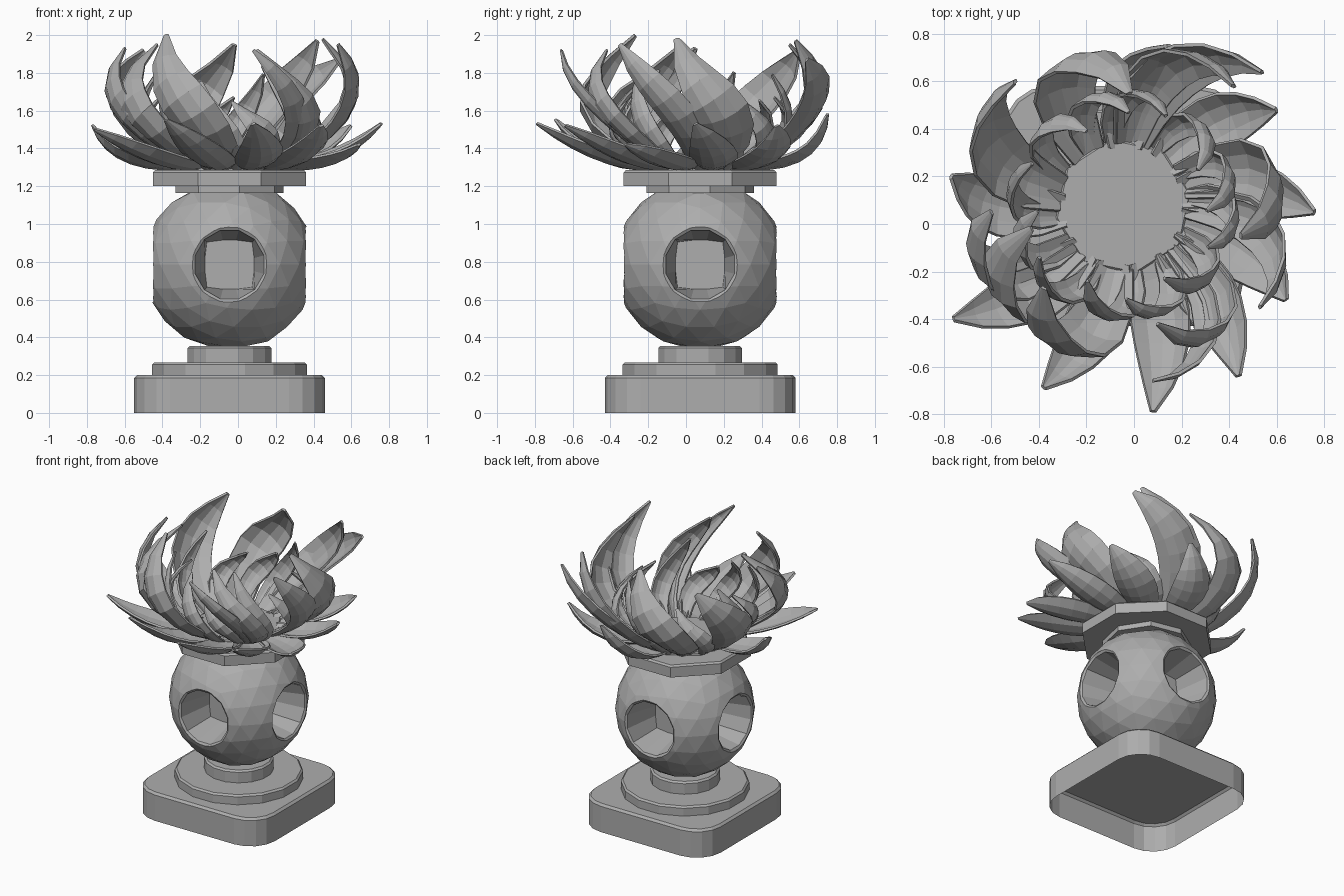
import bpy, bmesh, math, random
from mathutils import Vector, Matrix

random.seed(4)
if "Cube" in bpy.data.objects:
    bpy.data.objects.remove(bpy.data.objects["Cube"], do_unlink=True)

CX, CY = -0.045, 0.075   # pedestal axis

stone = bpy.data.materials.new("grey_stone")
stone.use_nodes = True
GREY = (0.42, 0.42, 0.42, 1)
stone.diffuse_color = GREY
stone.node_tree.nodes["Principled BSDF"].inputs["Base Color"].default_value = GREY


def add_object(name, bm, at=(0, 0, 0)):
    bmesh.ops.recalc_face_normals(bm, faces=bm.faces)
    mesh = bpy.data.meshes.new(name)
    bm.to_mesh(mesh)
    bm.free()
    mesh.materials.append(stone)
    ob = bpy.data.objects.new(name, mesh)
    ob.location = at
    bpy.context.collection.objects.link(ob)
    return ob


def loft(bm, rings, cap_start=True):
    """Join equal rings of points with quads and close the far end."""
    loops = [[bm.verts.new(p) for p in ring] for ring in rings]
    n = len(loops[0])
    for a, b in zip(loops, loops[1:]):
        for i in range(n):
            j = (i + 1) % n
            bm.faces.new((a[i], a[j], b[j], b[i]))
    if cap_start:
        bm.faces.new(loops[0])
    bm.faces.new(loops[-1])


def disc(name, radius, z0, z1, sides, turn, edge=0.012):
    """Flat prism with a small chamfer on its top edge."""
    def ring(r, z):
        return [(r * math.cos(turn + math.tau * i / sides),
                 r * math.sin(turn + math.tau * i / sides), z) for i in range(sides)]
    bm = bmesh.new()
    loft(bm, [ring(radius, z0), ring(radius, z1 - edge), ring(radius - edge, z1)])
    add_object(name, bm, (CX, CY, 0))


# Square plinth with rounded corners, open underneath
def rounded_square(half, radius, z, steps=4):
    ring = []
    for q in range(4):
        mid = math.radians(45 + 90 * q)
        c = (half - radius) * math.sqrt(2)
        for s in range(steps + 1):
            a = math.radians(90 * q + 90 * s / steps)
            ring.append((c * math.cos(mid) + radius * math.cos(a),
                         c * math.sin(mid) + radius * math.sin(a), z))
    return ring


bm = bmesh.new()
loft(bm, [rounded_square(0.505, 0.19, 0), rounded_square(0.505, 0.19, 0.185),
          rounded_square(0.49, 0.175, 0.2)], cap_start=False)
add_object("plinth", bm, (CX, CY, 0))

# Stacked discs
disc("lower_step", 0.418, 0.2, 0.268, 16, math.pi / 16)
disc("lower_collar", 0.226, 0.26, 0.355, 16, math.pi / 16)
disc("upper_collar", 0.29, 1.165, 1.205, 8, 0.18, 0.004)
disc("octagon_slab", 0.438, 1.2, 1.285, 8, math.pi / 8)
disc("flower_bed", 0.29, 1.28, 1.31, 8, 0.18, 0.008)

# Faceted globe, trimmed flat at top and bottom
bm = bmesh.new()
bmesh.ops.create_icosphere(bm, subdivisions=3, radius=0.455)
for v in bm.verts:
    v.co.z = max(-0.43, min(0.387, v.co.z))
globe = add_object("globe", bm, (CX, CY, 0.785))


# Four deep tapered sockets: round mouth, squarish back
def socket_ring(radius, depth, square, turn, sides=12):
    ring = []
    for i in range(sides):
        a = math.tau * (i + 0.5) / sides
        c, s = math.cos(a), math.sin(a)
        k = radius * (min(1 / max(abs(c), abs(s)), 1.3) if square else 1)
        ring.append(Matrix.Rotation(turn, 3, "Z") @ Vector((depth, k * c, k * s)))
    return ring


bm = bmesh.new()
for q in range(4):
    t = q * math.pi / 2
    loft(bm, [socket_ring(0.205, 0.55, False, t), socket_ring(0.205, 0.405, False, t),
              socket_ring(0.188, 0.395, False, t), socket_ring(0.13, 0.15, True, t)])
cutter = add_object("socket_cutter", bm, globe.location)
cutter.hide_render = True
cut = globe.modifiers.new("sockets", "BOOLEAN")
cut.operation, cut.solver, cut.object = "DIFFERENCE", "EXACT", cutter
bpy.context.view_layer.objects.active = globe
bpy.ops.object.modifier_apply(modifier=cut.name)
bpy.data.objects.remove(cutter, do_unlink=True)


# Petal: cupped leaf swept along a swirling arc from the bed to its tip
def bezier(a, b, c, t):
    return (1 - t) ** 2 * a + 2 * t * (1 - t) * b + t * t * c


def petal(name, tip, half_width, swirl, bulge, lift, start, rows=8, cols=5):
    """bulge is the distance from the axis halfway along the petal."""
    dx, dy = tip[0] - CX, tip[1] - CY
    tip_r, tip_a = math.hypot(dx, dy), math.atan2(dy, dx)
    belly = 2 * bulge - 0.5 * (start + tip_r)

    def path(t):
        r = bezier(start, belly, tip_r, t)
        a = tip_a + swirl * (1 - t ** 1.4)
        return Vector((CX + r * math.cos(a), CY + r * math.sin(a),
                       bezier(1.29, lift, tip[2], t)))

    bm = bmesh.new()
    grid = []
    for i in range(rows):
        t = i / (rows - 1)
        p = path(t)
        along = (path(min(t + 0.02, 1)) - path(max(t - 0.02, 0))).normalized()
        out = Vector((p.x - CX, p.y - CY, 0)).normalized()
        side = Vector((-out.y, out.x, 0))
        side = (side - along * side.dot(along)).normalized()
        normal = side.cross(along)
        swell = math.sin(math.pi * (0.12 + 0.88 * t) ** 0.95)
        w = half_width * max(swell, 0.03) ** 0.7
        row = []
        for j in range(cols):
            u = 2 * j / (cols - 1) - 1
            row.append(bm.verts.new(p + side * u * w - normal * 0.4 * w * u * u))
        grid.append(row)
    for a, b in zip(grid, grid[1:]):
        for j in range(cols - 1):
            bm.faces.new((a[j], a[j + 1], b[j + 1], b[j]))
    thick = add_object(name, bm).modifiers.new("thickness", "SOLIDIFY")
    thick.thickness, thick.offset = 0.014, 0


# Low spreading petals
low_tips = [(0.76, 0.05, 1.53), (0.64, -0.32, 1.42), (0.44, -0.64, 1.52),
            (0.08, -0.79, 1.53), (-0.38, -0.69, 1.55), (-0.76, -0.4, 1.5),
            (-0.77, 0.2, 1.52), (0.6, 0.48, 1.52), (0.15, 0.75, 1.58)]
for n, tip in enumerate(low_tips):
    petal(f"low_petal_{n + 1}", tip, 0.125, 0.25, 0.56, 1.27, 0.24)

# Tall petals that bulge outward and curl back at the tip; last value is half width
tall_tips = [(-0.38, -0.27, 2.0, 0.14), (-0.43, -0.02, 1.95, 0.13),
             (-0.6, 0.05, 1.93, 0.12), (-0.5, 0.6, 1.92, 0.14),
             (-0.02, 0.55, 1.95, 0.14), (0.42, 0.58, 1.97, 0.12),
             (0.54, 0.64, 1.87, 0.13), (0.45, -0.05, 1.98, 0.14),
             (0.53, -0.35, 1.95, 0.1), (0.1, -0.42, 1.92, 0.08),
             (0.08, -0.66, 1.92, 0.06)]
for n, (*tip, width) in enumerate(tall_tips):
    petal(f"tall_petal_{n + 1}", tip, width, 0.65, 0.66, 1.58, 0.27)

# Narrow inner petals
for n in range(12):
    a = math.tau * n / 12 + random.uniform(-0.1, 0.1)
    r = random.uniform(0.34, 0.44)
    tip = (CX + r * math.cos(a), CY + r * math.sin(a), random.uniform(1.6, 1.85))
    petal(f"inner_petal_{n + 1}", tip, 0.065, 0.6, 0.48, 1.48, 0.28)
